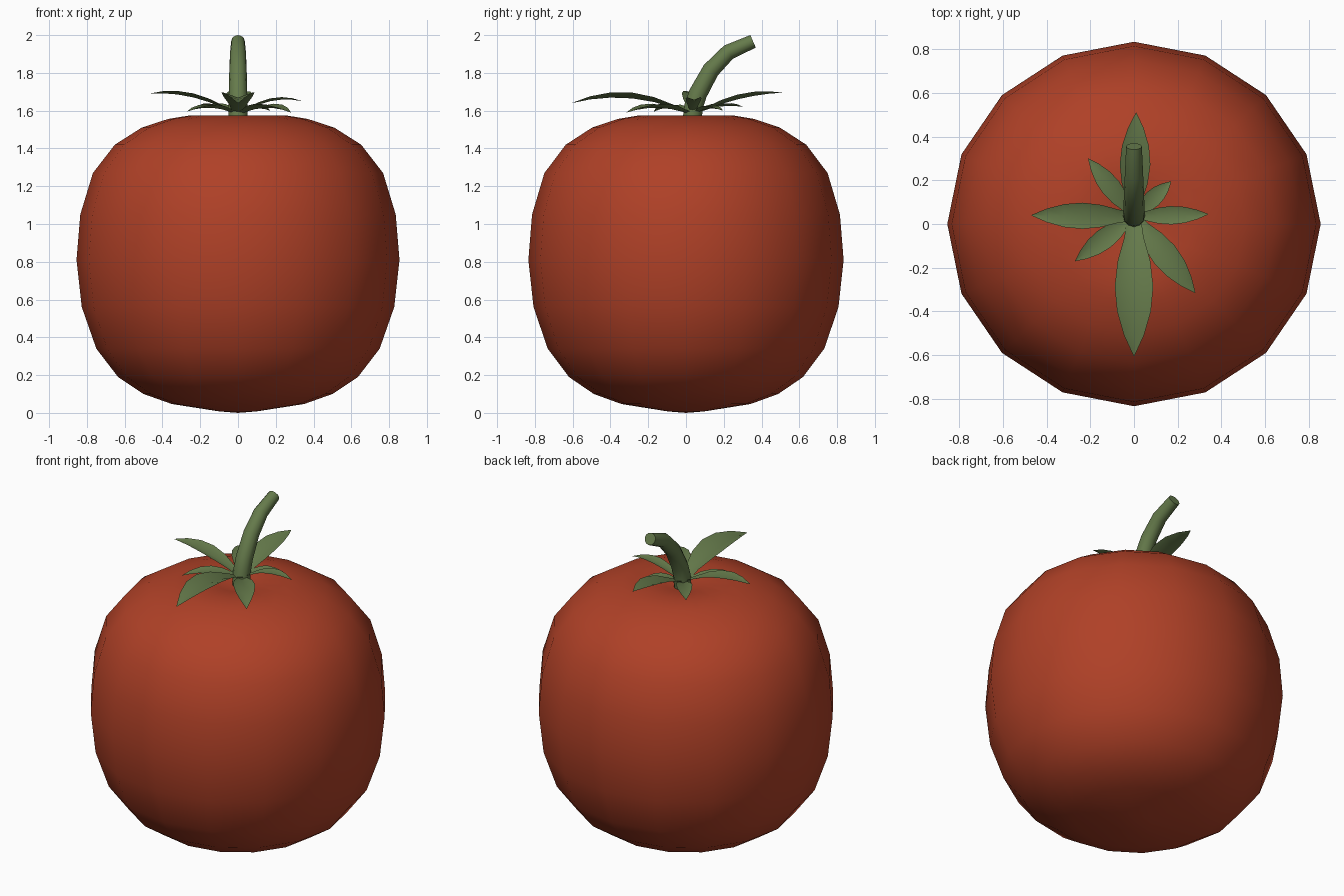
import bpy, math
from mathutils import Vector

if "Cube" in bpy.data.objects:
    bpy.data.objects.remove(bpy.data.objects["Cube"])


def material(name, rgb):
    m = bpy.data.materials.new(name)
    m.diffuse_color = (*rgb, 1)
    m.use_nodes = True
    m.node_tree.nodes["Principled BSDF"].inputs["Base Color"].default_value = m.diffuse_color
    return m


RED = material("tomato red", (0.43, 0.052, 0.02))
GREEN = material("leaf green", (0.13, 0.195, 0.07))


def make(name, verts, faces, mat):
    me = bpy.data.meshes.new(name)
    me.from_pydata(verts, [], faces)
    me.materials.append(mat)
    me.update()
    ob = bpy.data.objects.new(name, me)
    bpy.context.collection.objects.link(ob)
    bpy.context.view_layer.objects.active = ob
    for o in bpy.context.selected_objects:
        o.select_set(False)
    ob.select_set(True)
    bpy.ops.object.shade_smooth_by_angle(angle=math.radians(50))
    return ob


def bridge(rings, n):
    # quads between successive closed rings of n vertices
    return [(r * n + i, r * n + (i + 1) % n, (r + 1) * n + (i + 1) % n, (r + 1) * n + i)
            for r in range(rings - 1) for i in range(n)]


# Fruit: 16-sided lathe with a shallow dimple at the top
profile = [(0.10, 0.008), (0.35, 0.047), (0.50, 0.10), (0.635, 0.19), (0.75, 0.34),
           (0.827, 0.56), (0.855, 0.81), (0.835, 1.05), (0.768, 1.27), (0.652, 1.42),
           (0.51, 1.51), (0.37, 1.556), (0.26, 1.574), (0.12, 1.555)]
N = 16
verts = [(r * math.cos(math.tau * i / N), 0.976 * r * math.sin(math.tau * i / N), z)
         for r, z in profile for i in range(N)]
faces = bridge(len(profile), N)
bottom, top = len(verts), len(verts) + 1
verts += [(0, 0, 0), (0, 0.01, 1.53)]
last = (len(profile) - 1) * N
for i in range(N):
    j = (i + 1) % N
    faces += [(bottom, j, i), (top, last + i, last + j)]
make("fruit", verts, faces, RED)

# Stem: tapered tube bending backwards
path = [(0.03, 1.53, 0.05), (0.04, 1.62, 0.05), (0.063, 1.69, 0.049), (0.132, 1.815, 0.046),
        (0.225, 1.91, 0.042), (0.355, 1.967, 0.036)]
S = 12
verts = []
for k, (y, z, r) in enumerate(path):
    a, b = path[max(k - 1, 0)], path[min(k + 1, len(path) - 1)]
    t = Vector((0, b[0] - a[0], b[1] - a[1])).normalized()
    side, up = Vector((1, 0, 0)), t.cross(Vector((1, 0, 0)))
    for i in range(S):
        w = math.tau * i / S
        verts.append(Vector((0, y, z)) + r * (math.cos(w) * side + math.sin(w) * up))
faces = bridge(len(path), S)
faces += [tuple(reversed(range(S))), tuple(range(len(verts) - S, len(verts)))]
make("stem", verts, faces, GREEN)

# Sepals: tip position, half width, height of the arch near the middle
sepals = [((0.01, 0.51, 1.695), 0.070, 1.675), ((0.17, 0.195, 1.60), 0.040, 1.625),
          ((0.34, 0.045, 1.65), 0.042, 1.665), ((0.28, -0.315, 1.59), 0.062, 1.63),
          ((0.00, -0.605, 1.64), 0.088, 1.68), ((-0.27, -0.17, 1.595), 0.048, 1.63),
          ((-0.47, 0.04, 1.69), 0.060, 1.685), ((-0.21, 0.30, 1.62), 0.046, 1.635)]
shape = [(0, 0.35), (0.15, 0.50), (0.32, 0.85), (0.5, 1.0), (0.68, 0.88), (0.85, 0.52), (1, 0.02)]
verts, faces = [], []
for tip, half, arch in sepals:
    hub, tip = Vector((0, 0.035, 1.575)), Vector(tip)
    d = Vector((tip.x - hub.x, tip.y - hub.y, 0)).normalized()
    side = Vector((-d.y, d.x, 0))
    base = len(verts)
    for t, w in shape:
        p = hub.lerp(tip, t)
        # parabola through hub, arch height and tip; edges curl upwards
        p.z += 4 * t * (1 - t) * (arch - 0.015 - (hub.z + tip.z) / 2)
        h = half * w
        lift = Vector((0, 0, 0.35 * h))
        verts += [p + side * h + lift, p, p - side * h + lift]
    for k in range(len(shape) - 1):
        for c in range(2):
            a = base + 3 * k + c
            faces.append((a, a + 1, a + 4, a + 3))
make("sepals", verts, faces, GREEN)
